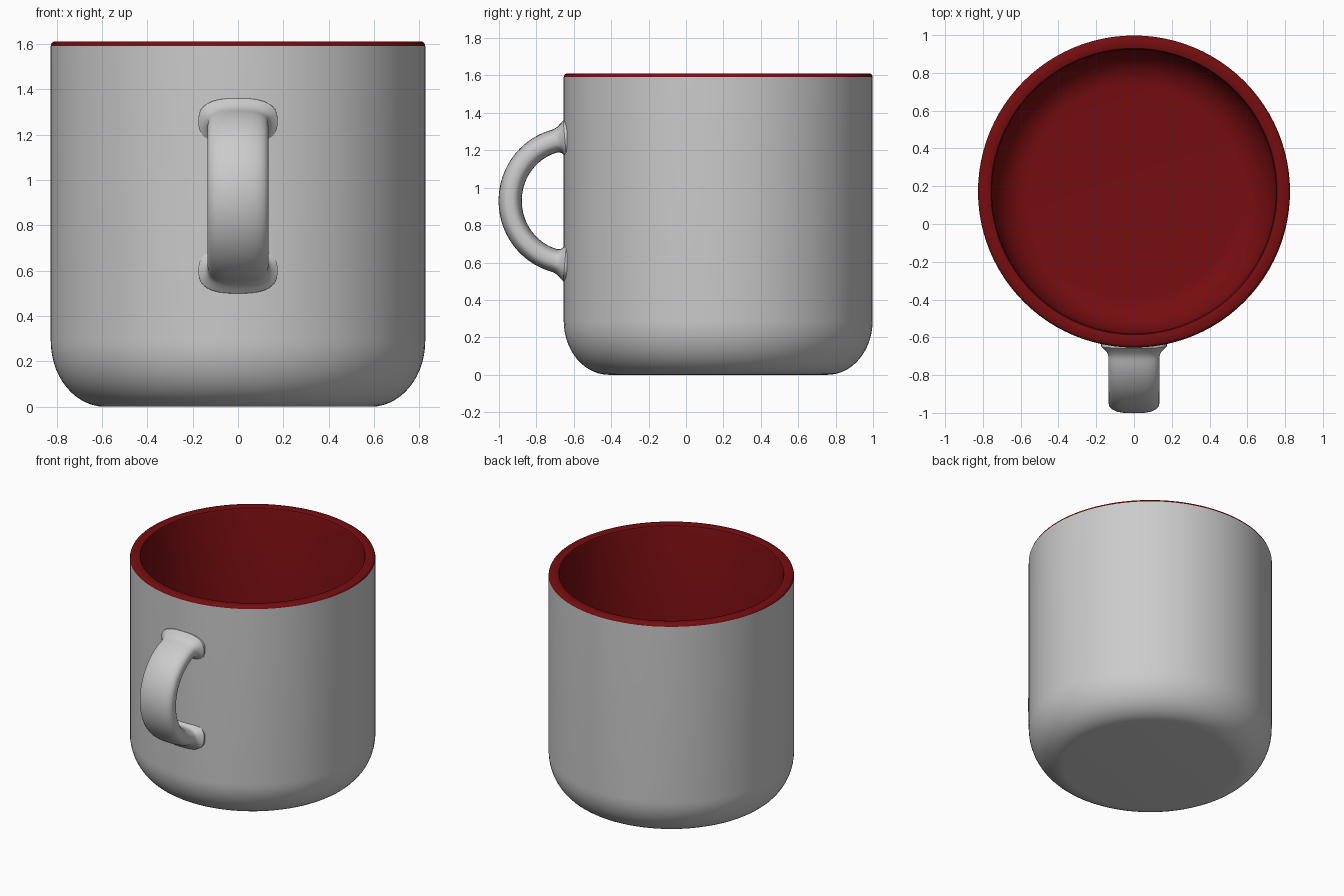
import bpy
from math import sin, cos, pi, copysign

if "Cube" in bpy.data.objects:
    bpy.data.objects.remove(bpy.data.objects["Cube"])

CY, R, ZTOP = 0.172, 0.826, 1.61
SEG = 96


def make_object(name, verts, faces, color=None):
    mesh = bpy.data.meshes.new(name)
    mesh.from_pydata(verts, [], faces)
    mesh.update()
    obj = bpy.data.objects.new(name, mesh)
    bpy.context.collection.objects.link(obj)
    if color:
        mat = bpy.data.materials.new(name)
        mat.diffuse_color = color
        mat.use_nodes = True
        mat.node_tree.nodes["Principled BSDF"].inputs["Base Color"].default_value = mat.diffuse_color
        mesh.materials.append(mat)
    for o in bpy.context.selected_objects:
        o.select_set(False)
    bpy.context.view_layer.objects.active = obj
    obj.select_set(True)
    bpy.ops.object.shade_smooth_by_angle(angle=0.7)
    return obj


def bridge_rings(rings, n):
    return [(i * n + j, i * n + (j + 1) % n, (i + 1) * n + (j + 1) % n, (i + 1) * n + j)
            for i in range(rings - 1) for j in range(n)]


def lathe(name, profile, cap_first, color=None):
    """Spin (radius, z) points about the mug axis; cap the first or last ring."""
    verts = [(r * cos(2 * pi * j / SEG), CY + r * sin(2 * pi * j / SEG), z)
             for r, z in profile for j in range(SEG)]
    faces = bridge_rings(len(profile), SEG)
    if cap_first:
        faces.append(tuple(reversed(range(SEG))))
    else:
        start = (len(profile) - 1) * SEG
        faces.append(tuple(range(start, start + SEG)))
    return make_object(name, verts, faces, color)


def fillet(r, z0, w, h, n=14):
    """Quarter ellipse from the floor up to the wall."""
    return [(r - w + w * sin(pi / 2 * i / n), z0 + h - h * cos(pi / 2 * i / n))
            for i in range(n + 1)]


# Outer body with rounded base
lathe("mug_body", fillet(R, 0, 0.24, 0.29) + [(R, ZTOP - 0.018)], True)

# Coloured rim and inside
rim = [(R, ZTOP - 0.018), (R - 0.004, ZTOP - 0.006), (R - 0.013, ZTOP),
       (0.772, ZTOP), (0.758, ZTOP - 0.005), (0.752, ZTOP - 0.02)]
lathe("inner_lining", rim + fillet(0.752, 0.075, 0.19, 0.22)[::-1], False,
      (0.18, 0.004, 0.005, 1))

# Handle: rounded strap swept along a half ellipse, flared where it meets the wall
N, M = 72, 32
verts = []
for i in range(N + 1):
    t = pi / 2 - pi * i / N
    y, z = -0.62 - 0.32 * cos(t), 0.93 + 0.33 * sin(t)
    ny, nz = -cos(t), sin(t)
    f = max(0.0, min(1.0, (y + 0.71) / 0.06))
    flare = 0.04 * f ** 2.5
    for j in range(M):
        a = 2 * pi * j / M
        ca, sa = cos(a), sin(a)
        u = (0.135 + flare) * copysign(abs(ca) ** 0.75, ca)
        v = (0.062 + flare) * copysign(abs(sa) ** 0.75, sa)
        verts.append((u, y + ny * v, z + nz * v))
faces = bridge_rings(N + 1, M)
faces += [tuple(reversed(range(M))), tuple(range(N * M, (N + 1) * M))]
make_object("handle", verts, faces)

# Consistent outward normals on the closed handle
bpy.ops.object.mode_set(mode='EDIT')
bpy.ops.mesh.select_all(action='SELECT')
bpy.ops.mesh.normals_make_consistent(inside=False)
bpy.ops.object.mode_set(mode='OBJECT')
